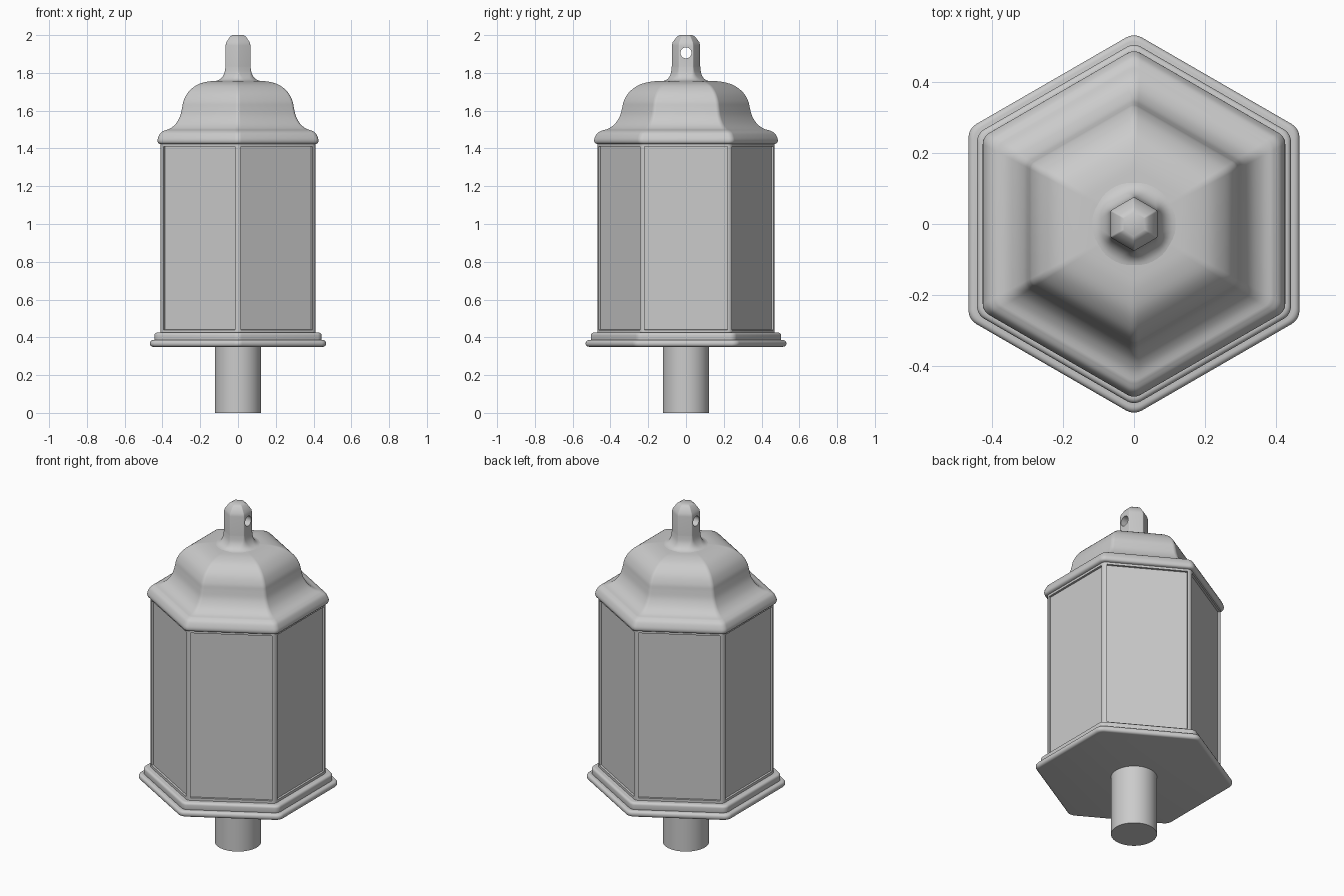
import bpy, bmesh
from math import cos, sin, radians, pi

if "Cube" in bpy.data.objects:
    bpy.data.objects.remove(bpy.data.objects["Cube"])

SEG = 6  # segments in each rounded corner


def hex_ring(bm, a, z, r):
    """Rounded hexagon: a = centre-to-flat distance, r = corner radius."""
    ring = []
    d = (a - r) / cos(radians(30))
    for k in range(6):
        mid = radians(30 + 60 * k)
        for s in range(SEG + 1):
            t = mid + radians(-30 + 60 * s / SEG)
            ring.append(bm.verts.new((d * cos(mid) + r * cos(t),
                                      d * sin(mid) + r * sin(t), z)))
    return ring


def finish(bm, name, angle=35):
    bmesh.ops.recalc_face_normals(bm, faces=bm.faces)
    me = bpy.data.meshes.new(name)
    bm.to_mesh(me)
    bm.free()
    ob = bpy.data.objects.new(name, me)
    bpy.context.collection.objects.link(ob)
    smooth(ob, angle)
    return ob


def smooth(ob, angle=35):
    bpy.ops.object.select_all(action='DESELECT')
    ob.select_set(True)
    bpy.context.view_layer.objects.active = ob
    bpy.ops.object.shade_smooth_by_angle(angle=radians(angle))


def loft(profile):
    """Stack hexagonal rings from (apothem, z, corner radius) points, capped."""
    bm = bmesh.new()
    rings = [hex_ring(bm, *p) for p in profile]
    n = len(rings[0])
    for lo, hi in zip(rings, rings[1:]):
        for i in range(n):
            j = (i + 1) % n
            bm.faces.new((lo[i], lo[j], hi[j], hi[i]))
    bm.faces.new(rings[0][::-1])
    bm.faces.new(rings[-1])
    return bm


def spline(pts, steps=4):
    """Catmull-Rom curve through the profile points."""
    p = [pts[0]] + pts + [pts[-1]]
    out = []
    for i in range(1, len(p) - 2):
        for s in range(steps):
            t = s / steps
            out.append(tuple(0.5 * (2 * b + (c - a) * t + (2 * a - 5 * b + 4 * c - d) * t * t
                                    + (3 * b - a - 3 * c + d) * t ** 3)
                             for a, b, c, d in zip(p[i - 1], p[i], p[i + 1], p[i + 2])))
    return out + [pts[-1]]


def slab(a, z0, z1, e, r):
    """Profile of a plate with rounded top and bottom edges."""
    arc = [radians(22.5 * i) for i in range(5)]
    return ([(a - e + e * sin(t), z0 + e - e * cos(t), r) for t in arc]
            + [(a - e + e * cos(t), z1 - e + e * sin(t), r) for t in arc])


# Stepped base
finish(loft(slab(0.466, 0.35, 0.385, 0.015, 0.045)), "base_plate")
finish(loft(slab(0.442, 0.375, 0.425, 0.014, 0.04)), "base_step")

# Lantern body with six recessed panels
bm = loft([(0.409, 0.415, 0.03), (0.409, 0.44, 0.03), (0.409, 1.41, 0.03), (0.409, 1.43, 0.03)])
panels = [f for f in bm.faces if len(f.verts) == 4 and f.calc_area() > 0.2]
bmesh.ops.inset_individual(bm, faces=panels, thickness=0.01, depth=0)
bmesh.ops.inset_individual(bm, faces=panels, thickness=0.0005, depth=-0.012)
finish(bm, "lantern_body")

# Roof: rim moulding, then ogee dome
rim = [(0.405, 1.422), (0.421, 1.428), (0.426, 1.442), (0.422, 1.46), (0.41, 1.482), (0.39, 1.495)]
dome = [(0.39, 1.495), (0.36, 1.505), (0.33, 1.53), (0.307, 1.57), (0.296, 1.615),
        (0.288, 1.652), (0.264, 1.697), (0.22, 1.735), (0.165, 1.753), (0.11, 1.758), (0.05, 1.76)]
profile = spline(rim)[:-1] + spline(dome)
finish(loft([(a, z, 0.085 * a) for a, z in profile]), "roof")

# Finial: round foot blending into a hexagonal stem with chamfered top
foot = [(0.125, 1.756, 0.119), (0.103, 1.762, 0.085), (0.085, 1.776, 0.05),
        (0.072, 1.8, 0.02), (0.066, 1.835, 0.006)]
top = [(0.066, 1.945, 0.006), (0.062, 1.962, 0.006), (0.042, 1.992, 0.005), (0.03, 2.0, 0.004)]
finial = finish(loft([(0.125, 1.745, 0.119)] + spline(foot) + top), "finial")

# Eyelet hole through the finial
bpy.ops.mesh.primitive_cylinder_add(vertices=32, radius=0.029, depth=0.4,
                                    location=(0, 0, 1.906), rotation=(0, pi / 2, 0))
cutter = bpy.context.object
cutter.name = "eyelet_cutter"
cutter.hide_render = True
mod = finial.modifiers.new("eyelet", 'BOOLEAN')
mod.operation = 'DIFFERENCE'
mod.solver = 'EXACT'
mod.object = cutter
bpy.context.view_layer.objects.active = finial
bpy.ops.object.modifier_apply(modifier=mod.name)
bpy.data.objects.remove(cutter)
smooth(finial)

# Round mounting post
bpy.ops.mesh.primitive_cylinder_add(vertices=64, radius=0.123, depth=0.36, location=(0, 0, 0.18))
post = bpy.context.object
post.name = "mounting_post"
smooth(post)
